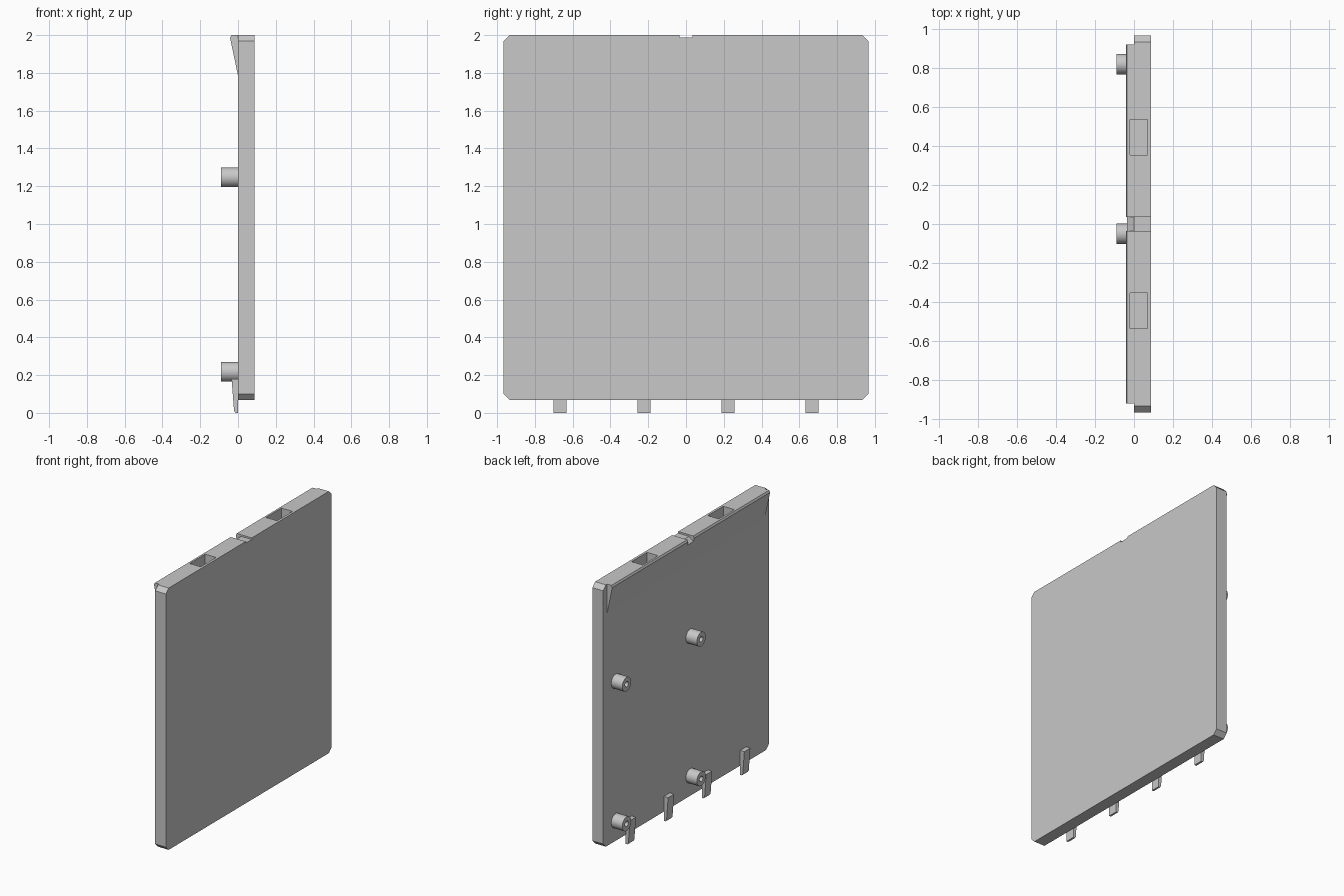
import bpy, bmesh, math
from mathutils import Matrix, Vector

if "Cube" in bpy.data.objects:
    bpy.data.objects.remove(bpy.data.objects["Cube"])

grey = bpy.data.materials.new("light_grey")
grey.use_nodes = True
COLOUR = (0.58, 0.58, 0.58, 1)
grey.diffuse_color = COLOUR
grey.node_tree.nodes["Principled BSDF"].inputs["Base Color"].default_value = COLOUR


def finish(name, bm):
    bmesh.ops.recalc_face_normals(bm, faces=bm.faces)
    mesh = bpy.data.meshes.new(name)
    bm.to_mesh(mesh)
    bm.free()
    mesh.materials.append(grey)
    obj = bpy.data.objects.new(name, mesh)
    bpy.context.collection.objects.link(obj)
    return obj


def prism(name, profile, start, depth):
    """Extrude a closed outline of 3D points along the depth vector."""
    bm = bmesh.new()
    face = bm.faces.new([bm.verts.new(Vector(p) + Vector(start)) for p in profile])
    ext = bmesh.ops.extrude_face_region(bm, geom=[face])
    verts = [v for v in ext["geom"] if isinstance(v, bmesh.types.BMVert)]
    bmesh.ops.translate(bm, verts=verts, vec=depth)
    return finish(name, bm)


def rod(name, radius, x0, x1, y, z, sides=32):
    """Cylinder lying along x."""
    bm = bmesh.new()
    place = Matrix.Translation(((x0 + x1) / 2, y, z)) @ Matrix.Rotation(math.pi / 2, 4, 'Y')
    bmesh.ops.create_cone(bm, cap_ends=True, segments=sides, radius1=radius,
                          radius2=radius, depth=x1 - x0, matrix=place)
    return finish(name, bm)


def modify(obj, cutter, operation):
    """Apply a boolean and remove the helper."""
    mod = obj.modifiers.new("boolean", 'BOOLEAN')
    mod.operation, mod.solver, mod.object = operation, 'EXACT', cutter
    bpy.context.view_layer.objects.active = obj
    bpy.ops.object.modifier_apply(modifier=mod.name)
    bpy.data.objects.remove(cutter)


# Main panel with clipped corners
HALF, LOW, TOP, CLIP, THICK = 0.966, 0.068, 2.0, 0.032, 0.088
outline = [(0, -HALF + CLIP, LOW), (0, HALF - CLIP, LOW),
           (0, HALF, LOW + CLIP), (0, HALF, TOP - CLIP),
           (0, HALF - CLIP, TOP), (0, -HALF + CLIP, TOP),
           (0, -HALF, TOP - CLIP), (0, -HALF, LOW + CLIP)]
panel = prism("panel", outline, (0, 0, 0), (THICK, 0, 0))

# Wedge ridge along the top edge
ridge_profile = [(0.01, 0, 1.74), (0, 0, 1.785), (-0.042, 0, 1.985),
                 (-0.035, 0, TOP), (0.01, 0, TOP)]
ridge = prism("ridge", ridge_profile, (0, -0.92, 0), (0, 1.84, 0))
modify(panel, ridge, 'UNION')

# Central notch, its floor dropping towards the ridge
notch_profile = [(0.2, 0, 1.988), (0, 0, 1.988), (-0.034, 0, 1.96),
                 (-0.1, 0, 1.94), (-0.1, 0, 2.1), (0.2, 0, 2.1)]
modify(panel, prism("notch_cutter", notch_profile, (0, -0.035, 0), (0, 0.07, 0)), 'DIFFERENCE')

# Rectangular pockets in the top edge
for y in (-0.445, 0.445):
    pocket = [(-0.02, y - 0.09, 1.91), (0.07, y - 0.09, 1.91),
              (0.07, y + 0.09, 1.91), (-0.02, y + 0.09, 1.91)]
    modify(panel, prism("pocket_cutter", pocket, (0, 0, 0), (0, 0, 0.2)), 'DIFFERENCE')

# Hollow mounting bosses
for row, z in (("lower", 0.217), ("upper", 1.247)):
    for column, y in (("middle", -0.05), ("side", 0.82)):
        boss = rod(f"{row}_{column}_boss", 0.052, -0.09, 0.002, y, z)
        modify(boss, rod("bore_cutter", 0.019, -0.2, -0.02, y, z, 24), 'DIFFERENCE')
        bpy.ops.object.select_all(action='DESELECT')
        boss.select_set(True)
        bpy.context.view_layer.objects.active = boss
        bpy.ops.object.shade_smooth_by_angle(angle=math.radians(35))

# Tapered clip tabs hanging below the bottom edge
tab_profile = [(0.001, 0, 0), (-0.014, 0, 0), (-0.021, 0, 0.012),
               (-0.034, 0, 0.18), (0.001, 0, 0.18)]
for i, y in enumerate((-0.667, -0.222, 0.222, 0.667)):
    prism(f"clip_tab_{i + 1}", tab_profile, (0, y - 0.035, 0), (0, 0.07, 0))
